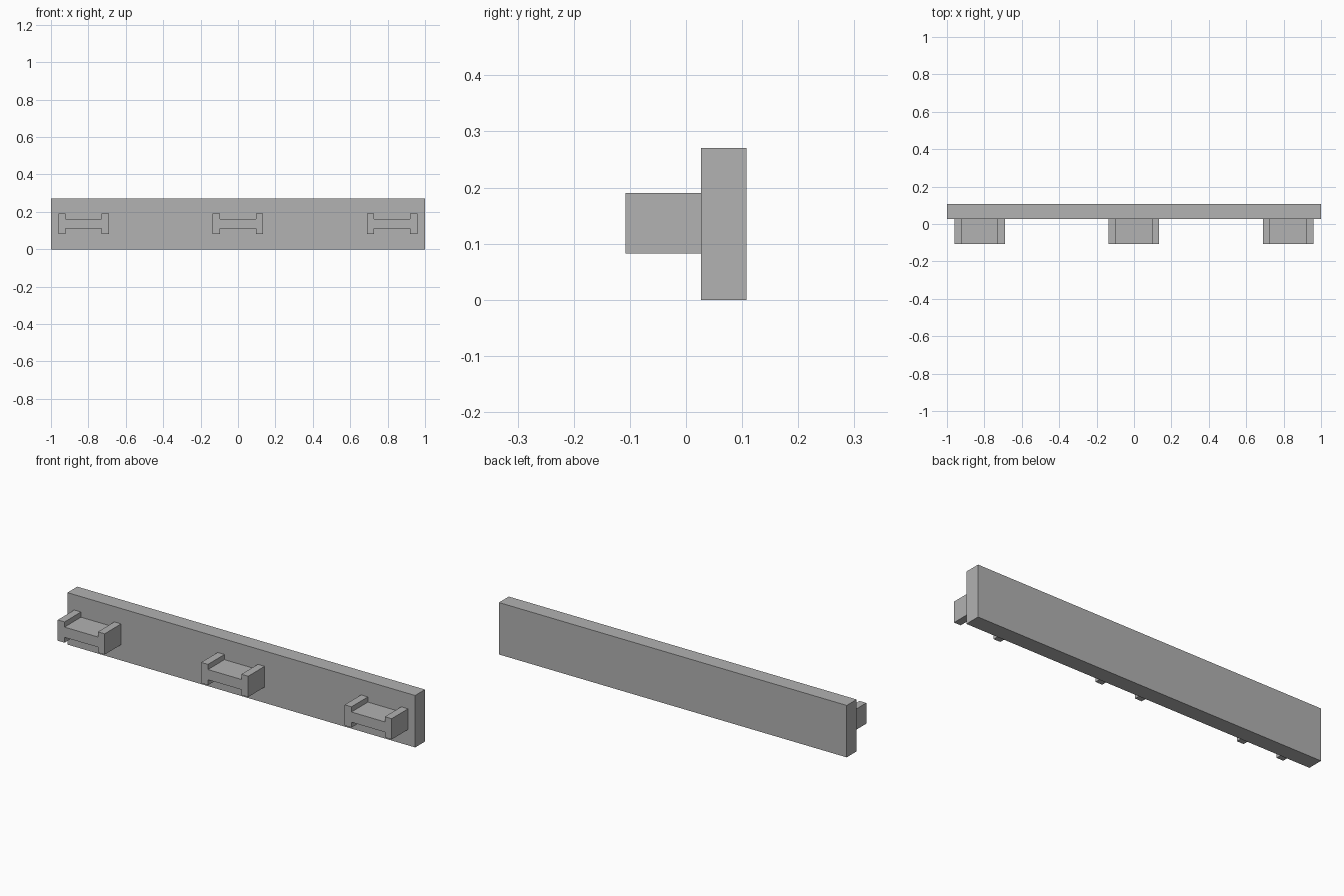
import bpy
import bmesh

if "Cube" in bpy.data.objects:
    bpy.data.objects.remove(bpy.data.objects["Cube"])

grey = bpy.data.materials.new("plain grey")
grey.diffuse_color = (0.445, 0.445, 0.445, 1)
grey.use_nodes = True
grey.node_tree.nodes["Principled BSDF"].inputs["Base Color"].default_value = grey.diffuse_color


def extrude_profile(name, profile, y_front, y_back, x=0.0):
    """Solid made by sweeping an (x, z) outline from y_front to y_back."""
    bm = bmesh.new()
    face = bm.faces.new([bm.verts.new((px, y_front, pz)) for px, pz in profile])
    new = bmesh.ops.extrude_face_region(bm, geom=[face])["geom"]
    verts = [g for g in new if isinstance(g, bmesh.types.BMVert)]
    bmesh.ops.translate(bm, verts=verts, vec=(0, y_back - y_front, 0))
    bmesh.ops.recalc_face_normals(bm, faces=bm.faces)
    mesh = bpy.data.meshes.new(name)
    bm.to_mesh(mesh)
    bm.free()
    mesh.materials.append(grey)
    obj = bpy.data.objects.new(name, mesh)
    obj.location.x = x
    bpy.context.collection.objects.link(obj)
    return obj


# Long back board
extrude_profile("back_board", [(-1, 0), (1, 0), (1, 0.27), (-1, 0.27)], 0.027, 0.108)

# Pegs with an H-shaped section: tall side flanges joined by a thin web
W, WI = 0.135, 0.096              # outer and inner half widths
Z0, Z1, Z2, Z3 = 0.082, 0.11, 0.163, 0.19
h_section = [(-W, Z0), (-WI, Z0), (-WI, Z1), (WI, Z1), (WI, Z0), (W, Z0),
             (W, Z3), (WI, Z3), (WI, Z2), (-WI, Z2), (-WI, Z3), (-W, Z3)]
for side, x in (("left", -0.826), ("middle", -0.001), ("right", 0.824)):
    extrude_profile(side + "_peg", h_section, -0.108, 0.027, x)
